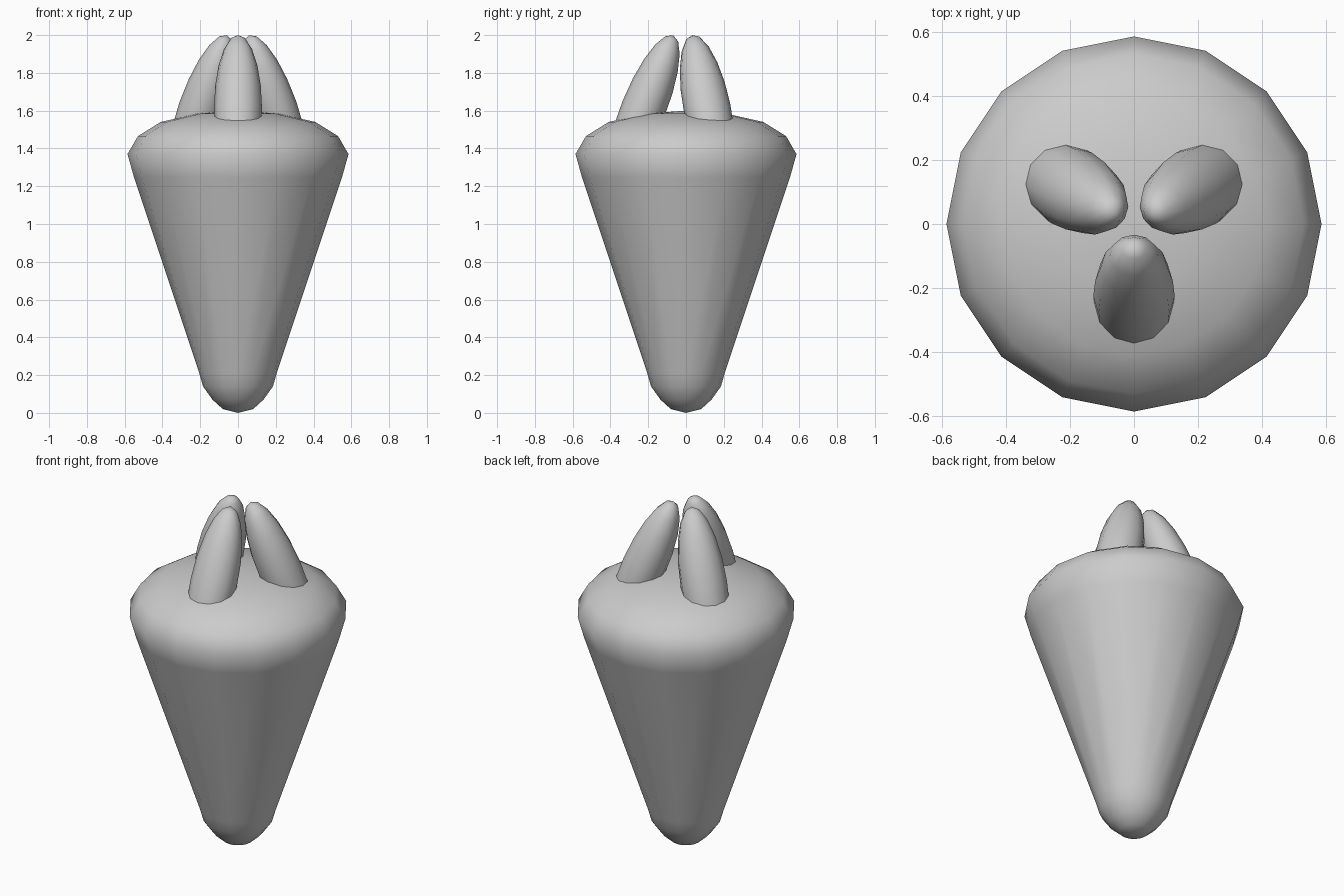
import bpy, bmesh
from math import sin, cos, pi, radians
from mathutils import Matrix, Vector

if "Cube" in bpy.data.objects:
    bpy.data.objects.remove(bpy.data.objects["Cube"])


def finish(bm, name):
    bmesh.ops.recalc_face_normals(bm, faces=bm.faces)
    me = bpy.data.meshes.new(name)
    bm.to_mesh(me)
    bm.free()
    for p in me.polygons:
        p.use_smooth = True
    ob = bpy.data.objects.new(name, me)
    bpy.context.collection.objects.link(ob)
    return ob


def lathe(name, profile, sides):
    bm = bmesh.new()
    rings = []
    for r, z in profile:
        if r == 0:
            rings.append([bm.verts.new((0, 0, z))] * sides)
        else:
            rings.append([bm.verts.new((r * cos(2 * pi * i / sides), r * sin(2 * pi * i / sides), z))
                          for i in range(sides)])
    for a, b in zip(rings, rings[1:]):
        for i in range(sides):
            j = (i + 1) % sides
            quad = [a[i], a[j], b[j], b[i]]
            bm.faces.new(list(dict.fromkeys(quad)))
    return finish(bm, name)


# Tapered root body with rounded tip and shoulder
lathe("root_body", [(0, 0.0), (0.08, 0.02), (0.135, 0.07), (0.185, 0.14), (0.205, 0.21),
                    (0.55, 1.245), (0.585, 1.37), (0.53, 1.465), (0.41, 1.54),
                    (0.21, 1.585), (0, 1.6)], 16)

# Three egg-shaped leaves leaning together at their tips
for k, angle in enumerate((-90, 30, 150)):
    bm = bmesh.new()
    bmesh.ops.create_uvsphere(bm, u_segments=12, v_segments=10, radius=1)
    m = (Matrix.Rotation(radians(angle), 4, 'Z')
         @ Matrix.Translation(Vector((0.225, 0, 1.61)))
         @ Matrix.Rotation(radians(-22), 4, 'Y')
         @ Matrix.Diagonal((0.118, 0.127, 0.42, 1)))
    bmesh.ops.transform(bm, matrix=m, verts=bm.verts)
    finish(bm, f"leaf_{k + 1}")
